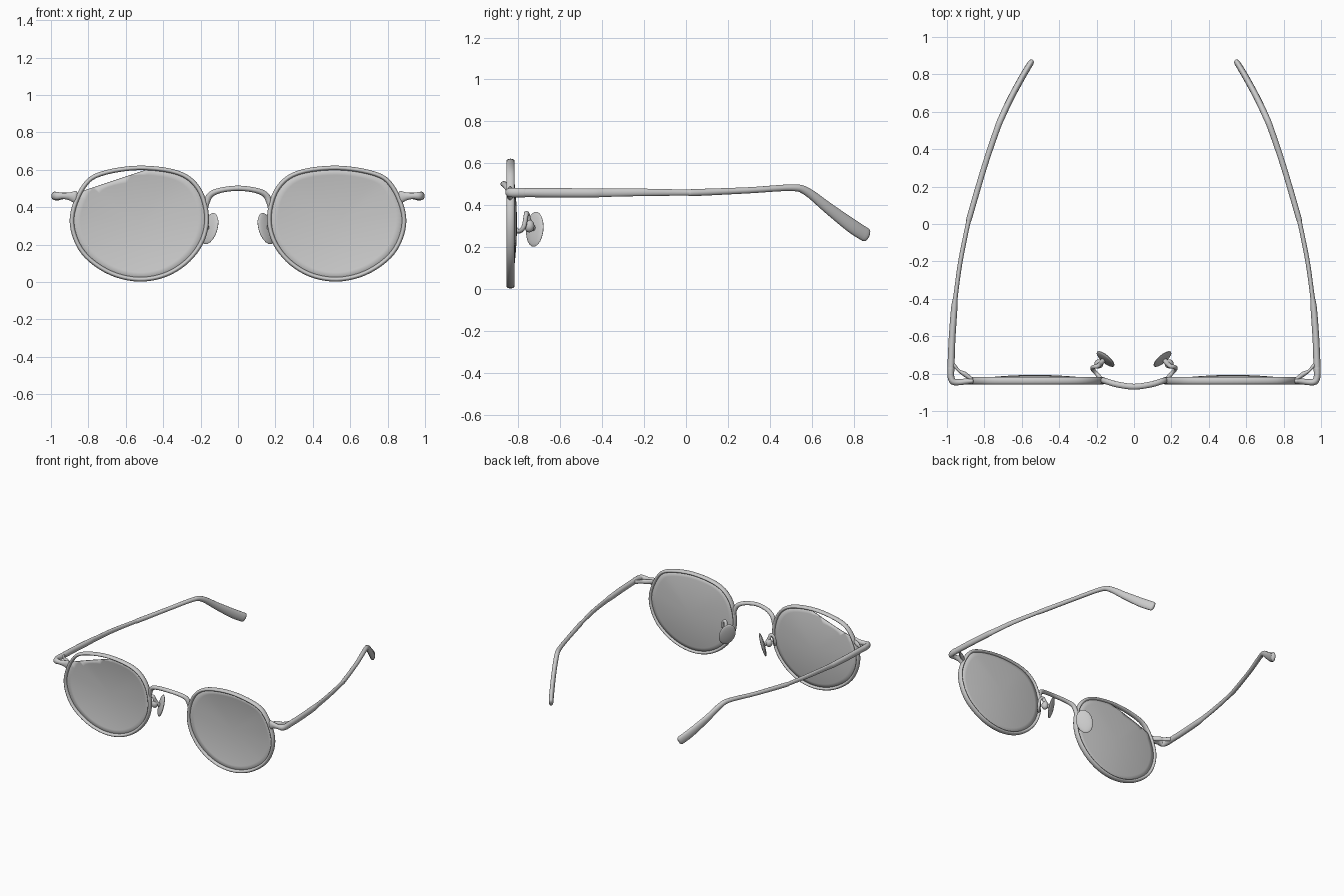
import bpy, bmesh, math
from mathutils import Vector

if "Cube" in bpy.data.objects:
    bpy.data.objects.remove(bpy.data.objects["Cube"])

grey = bpy.data.materials.new("soft grey")
grey.diffuse_color = (0.6, 0.6, 0.6, 1)
grey.use_nodes = True
grey.node_tree.nodes["Principled BSDF"].inputs["Base Color"].default_value = grey.diffuse_color


def finish(bm, name, angle=50):
    bmesh.ops.recalc_face_normals(bm, faces=bm.faces)
    me = bpy.data.meshes.new(name)
    bm.to_mesh(me)
    bm.free()
    ob = bpy.data.objects.new(name, me)
    bpy.context.collection.objects.link(ob)
    me.materials.append(grey)
    bpy.ops.object.select_all(action='DESELECT')
    ob.select_set(True)
    bpy.context.view_layer.objects.active = ob
    bpy.ops.object.shade_smooth_by_angle(angle=math.radians(angle))
    return ob


def spline(pts, steps, closed=False):
    """Smooth curve through points of any dimension."""
    n, out = len(pts), []
    get = lambda i: pts[i % n] if closed else pts[min(max(i, 0), n - 1)]
    for i in range(n if closed else n - 1):
        a, b, c, d = get(i - 1), get(i), get(i + 1), get(i + 2)
        for k in range(steps):
            t = k / steps
            out.append([0.5 * (2 * q + (r - p) * t + (2 * p - 5 * q + 4 * r - s) * t * t
                               + (3 * q - p - 3 * r + s) * t ** 3)
                        for p, q, r, s in zip(a, b, c, d)])
    if not closed:
        out.append(list(pts[-1]))
    return out


def sweep(name, pts, ref, steps=5, sides=14, closed=False):
    """Tube along (x, y, z, side radius, ref radius) points, with rounded ends."""
    path = spline(pts, steps, closed)
    n = len(path)
    bm = bmesh.new()
    rings, ref = [], Vector(ref)

    def ring(c, side, up, ru, rv):
        rings.append([bm.verts.new(c + side * ru * math.cos(a) + up * rv * math.sin(a))
                      for a in (2 * math.pi * k / sides for k in range(sides))])

    for i, p in enumerate(path):
        q0 = path[(i - 1) % n if closed else max(i - 1, 0)]
        q1 = path[(i + 1) % n if closed else min(i + 1, n - 1)]
        t = (Vector(q1[:3]) - Vector(q0[:3])).normalized()
        side = t.cross(ref).normalized()
        up = side.cross(t)
        c, ru, rv = Vector(p[:3]), p[3], p[4]
        caps = [(0.5, 0.87), (0.87, 0.5)]
        if not closed and i == 0:
            for d, s in reversed(caps):
                ring(c - t * d * ru, side, up, ru * s, rv * s)
        ring(c, side, up, ru, rv)
        if not closed and i == n - 1:
            for d, s in caps:
                ring(c + t * d * ru, side, up, ru * s, rv * s)
    m = len(rings)
    for i in range(m if closed else m - 1):
        a, b = rings[i], rings[(i + 1) % m]
        for k in range(sides):
            j = (k + 1) % sides
            bm.faces.new((a[k], a[j], b[j], b[k]))
    if not closed:
        bm.faces.new(rings[0])
        bm.faces.new(rings[-1])
    return finish(bm, name)


def ellipsoid(name, centre, axes, radii):
    bm = bmesh.new()
    bmesh.ops.create_uvsphere(bm, u_segments=20, v_segments=12, radius=1)
    for v in bm.verts:
        v.co = Vector(centre) + sum((a * r * c for a, r, c in zip(axes, radii, v.co)), Vector())
    return finish(bm, name)


# Lens outline (x, z), inner edge first
OUTLINE = [(0.168, 0.36), (0.212, 0.50), (0.32, 0.583), (0.53, 0.61), (0.735, 0.577),
           (0.825, 0.51), (0.884, 0.37), (0.875, 0.25), (0.81, 0.137), (0.68, 0.048),
           (0.53, 0.014), (0.385, 0.04), (0.265, 0.118), (0.188, 0.23)]
FRONT_Y = -0.838
CX, CZ = 0.53, 0.31


def lens(name, s, chipped):
    edge = spline(OUTLINE, 5, True)
    bm = bmesh.new()
    centre = bm.verts.new((s * CX, FRONT_Y + 0.027, CZ))
    prev = None
    for k in range(1, 9):
        f = k / 8
        cur = [bm.verts.new((s * (CX + (x - CX) * f), FRONT_Y + 0.027 * (1 - f * f),
                             CZ + (z - CZ) * f)) for x, z in edge]
        for i in range(len(cur)):
            j = (i + 1) % len(cur)
            if prev:
                bm.faces.new((prev[i], prev[j], cur[j], cur[i]))
            else:
                bm.faces.new((centre, cur[j], cur[i]))
        prev = cur
    if chipped:  # straight broken edge across the outer top corner
        bmesh.ops.bisect_plane(bm, geom=bm.verts[:] + bm.edges[:] + bm.faces[:],
                               plane_co=(s * 0.83, 0, 0.487),
                               plane_no=Vector((s * 0.106, 0, 0.32)).normalized(),
                               clear_outer=True)
    ob = finish(bm, name)
    mod = ob.modifiers.new("thickness", 'SOLIDIFY')
    mod.thickness = 0.008
    mod.offset = 0


for s, tag in ((1, "right"), (-1, "left")):
    # Rim and lens
    sweep(tag + "_rim", [(s * x, FRONT_Y, z, 0.012, 0.02) for x, z in OUTLINE],
          (0, 1, 0), sides=12, closed=True)
    lens(tag + "_lens", s, s < 0)

    # End piece wrapping from the rim to the temple
    sweep(tag + "_end_piece", [
        (s * 0.872, -0.84, 0.455, 0.016, 0.034), (s * 0.90, -0.842, 0.458, 0.016, 0.022),
        (s * 0.935, -0.846, 0.46, 0.016, 0.017), (s * 0.967, -0.842, 0.46, 0.018, 0.022),
        (s * 0.979, -0.815, 0.46, 0.018, 0.023), (s * 0.979, -0.77, 0.46, 0.019, 0.023)],
        (0, 0, 1))
    # Hinge strut behind the corner
    sweep(tag + "_hinge", [
        (s * 0.87, -0.828, 0.46, 0.010, 0.016), (s * 0.905, -0.803, 0.46, 0.013, 0.018),
        (s * 0.935, -0.785, 0.46, 0.008, 0.014), (s * 0.963, -0.755, 0.46, 0.010, 0.016)],
        (0, 0, 1))
    # Temple with curved, paddle-like tip
    sweep(tag + "_temple", [
        (s * 0.979, -0.78, 0.46, 0.019, 0.022), (s * 0.973, -0.62, 0.459, 0.018, 0.023),
        (s * 0.961, -0.45, 0.458, 0.017, 0.022), (s * 0.953, -0.38, 0.459, 0.012, 0.020),
        (s * 0.928, -0.20, 0.461, 0.012, 0.018), (s * 0.888, 0.00, 0.460, 0.012, 0.015),
        (s * 0.878, 0.04, 0.460, 0.015, 0.017), (s * 0.802, 0.30, 0.471, 0.015, 0.015),
        (s * 0.735, 0.50, 0.483, 0.016, 0.016), (s * 0.705, 0.575, 0.466, 0.017, 0.020),
        (s * 0.655, 0.68, 0.385, 0.017, 0.027), (s * 0.595, 0.79, 0.302, 0.017, 0.034),
        (s * 0.553, 0.86, 0.257, 0.016, 0.034)], (0, 0, 1))

    # Nose pad: leaning oval facing inward and back
    tall = Vector((-s * 0.30, 0.0, 0.95)).normalized()
    wide = Vector((s * 0.72, 0.69, 0.0))
    wide = (wide - tall * wide.dot(tall)).normalized()
    thin = tall.cross(wide)
    pad = Vector((s * 0.152, -0.722, 0.285))
    ellipsoid(tag + "_nose_pad", pad, (wide, tall, thin), (0.058, 0.087, 0.013))
    # Wire arm and knob carrying the pad
    sweep(tag + "_pad_arm", [
        (s * 0.178, -0.825, 0.30, 0.011, 0.011), (s * 0.20, -0.80, 0.275, 0.011, 0.011),
        (s * 0.222, -0.775, 0.295, 0.011, 0.011), (s * 0.218, -0.765, 0.345, 0.011, 0.011),
        (s * 0.195, -0.76, 0.36, 0.012, 0.012), (s * 0.183, -0.75, 0.325, 0.013, 0.013),
        (s * 0.165, -0.73, 0.29, 0.013, 0.013)], (0.3, 1, 0.2), sides=10)
    ellipsoid(tag + "_pad_knob", (s * 0.188, -0.748, 0.30),
              (Vector((1, 0, 0)), Vector((0, 1, 0)), Vector((0, 0, 1))), (0.024, 0.024, 0.03))

# Bridge arching forward between the rims
half = [(0.172, -0.834, 0.385, 0.010, 0.015), (0.166, -0.836, 0.43, 0.016, 0.016),
        (0.145, -0.842, 0.468, 0.016, 0.016), (0.09, -0.858, 0.491, 0.014, 0.016)]
sweep("bridge", [(-p[0],) + p[1:] for p in half] + [(0, -0.87, 0.501, 0.014, 0.016)]
      + half[::-1], (0, 1, 0))
